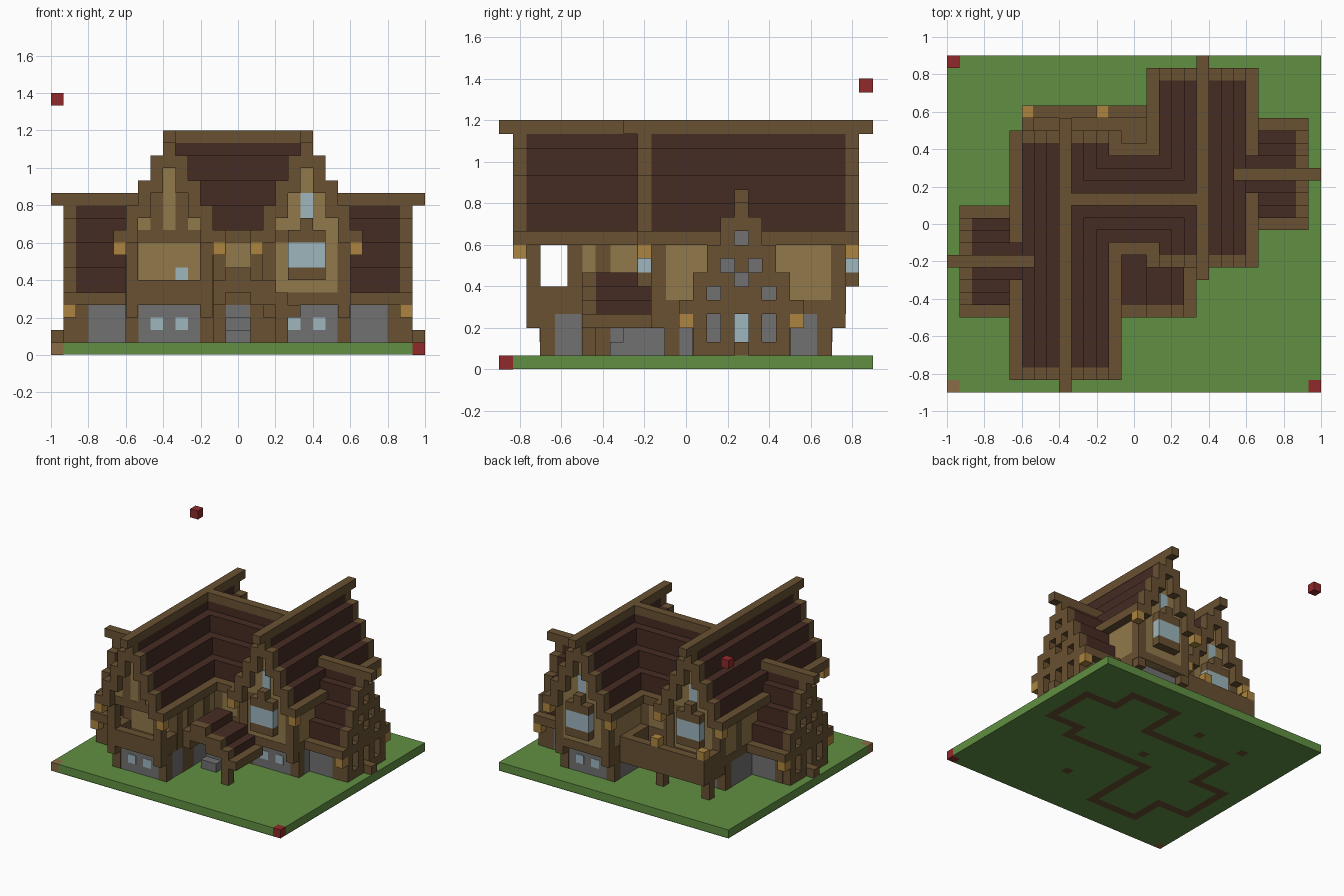
import bpy
import bmesh

cube = bpy.data.objects.get("Cube")
if cube:
    bpy.data.objects.remove(cube, do_unlink=True)

U = 1 / 15      # size of one block
PAD = 0.04      # how far framing stands proud of the walls, in blocks


def material(name, r, g, b):
    lin = [((c / 255 + 0.055) / 1.055) ** 2.4 for c in (r, g, b)] + [1]
    m = bpy.data.materials.new(name)
    m.use_nodes = True
    m.diffuse_color = lin
    m.node_tree.nodes["Principled BSDF"].inputs["Base Color"].default_value = lin
    return m


GRASS = material("grass green", 97, 144, 66)
WOOD = material("timber brown", 104, 81, 50)
ROOF = material("dark roof", 70, 43, 35)
TAN = material("tan plaster", 145, 121, 75)
GOLD = material("lantern gold", 172, 133, 64)
GLASS = material("pale glass", 157, 182, 190)
STONE = material("stone grey", 113, 113, 113)
RED = material("marker red", 145, 42, 42)
EARTH = material("earth brown", 139, 108, 70)


def add_object(name, bm, mats):
    me = bpy.data.meshes.new(name)
    bm.to_mesh(me)
    bm.free()
    for m in mats:
        me.materials.append(m)
    ob = bpy.data.objects.new(name, me)
    bpy.context.collection.objects.link(ob)
    return ob


def build(name, mat, boxes):
    """One object from boxes given as (x0, x1, y0, y1, z0, z1) in blocks."""
    bm = bmesh.new()
    for b in boxes:
        lo = [min(b[i], b[i + 1]) for i in (0, 2, 4)]
        hi = [max(b[i], b[i + 1]) for i in (0, 2, 4)]
        for v in bmesh.ops.create_cube(bm, size=1)["verts"]:
            p = [hi[i] if v.co[i] > 0 else lo[i] for i in range(3)]
            v.co = ((p[0] - 15) * U, (p[1] - 13.5) * U, p[2] * U)
    return add_object(name, bm, [mat])


def along(axis, a0, a1, c0, c1, z0, z1):
    return (a0, a1, c0, c1, z0, z1) if axis == "x" else (c0, c1, a0, a1, z0, z1)


def roof(name, axis, c, a0, a1, peak, ridge, ends):
    """Stepped gable roof: tiles, end trim, eaves and a projecting ridge."""
    tiles, trim = [], [along(axis, *ridge, c, c + 1, peak - 1, peak)]
    for d in range(-4, 5):
        top = peak - 2 * abs(d)
        if abs(d) == 4:
            trim.append(along(axis, a0, a1, c + d, c + d + 1, top - 1, top))
            continue
        t0, t1 = a0 + (a0 in ends), a1 - (a1 in ends)
        tiles.append(along(axis, t0, t1, c + d, c + d + 1, top - 3, top - (d == 0)))
        for e in ends:
            e0, e1 = (a0, t0) if e == a0 else (t1, a1)
            trim.append(along(axis, e0, e1, c + d, c + d + 1, top - 3, top))
    build(name + "_tiles", ROOF, tiles)
    build(name + "_trim", WOOD, trim)


def prism(name, mat, axis, c, a0, a1, peak, z0):
    """Solid wall filling under a roof."""
    build(name, mat, [along(axis, a0, a1, c + d, c + d + 1, z0, peak - 2 - 2 * abs(d))
                      for d in range(-3, 4)])


def posts(name, x0, x1, ys, z0, z1):
    p = PAD
    build(name, WOOD, [(x - p, x + 1 + p, y - p, y + 1 + p, z0, z1)
                       for x in (x0, x1 - 1) for y in ys])


def lanterns(name, spots):
    build(name, GOLD, [(x, x + 1, y, y + 1, z, z + 1) for x, y, z in spots])


# Ground slab with coloured corner blocks
build("ground", GRASS, [(1, 29, 0, 27, PAD, 1), (0, 1, 1, 27, PAD, 1), (29, 30, 1, 27, PAD, 1)])
build("corner_markers", RED, [(29, 30, 0, 1, 0, 1), (0, 1, 26, 27, 20, 21)])
build("corner_block", EARTH, [(0, 1, 0, 1, 0, 1)])

# Underside, showing the outline of the foundations
PLAN = [(6, 13, 3, 19), (17, 24, 12, 24), (13, 17, 12, 19), (2, 6, 7, 14), (24, 28, 14, 21)]
DOTS = {(6, 21), (12, 21), (18, 6), (14, 14)}


def inside(x, y):
    return any(a <= x < b and c <= y < d for a, b, c, d in PLAN)


bm = bmesh.new()
for x in range(30):
    for y in range(27):
        quad = [(x, y), (x, y + 1), (x + 1, y + 1), (x + 1, y)]
        f = bm.faces.new([bm.verts.new(((a - 15) * U, (b - 13.5) * U, 0)) for a, b in quad])
        edge = not all(inside(x + i, y + j) for i in (-1, 0, 1) for j in (-1, 0, 1))
        f.material_index = int((inside(x, y) and edge) or (x, y) in DOTS)
add_object("ground_underside", bm, [GRASS, WOOD])

# Main roofs and the cross roof between them
roof("left_roof", "y", 9, 1, 21, 18, (0, 22), (1, 21))
roof("right_roof", "y", 20, 10, 26, 18, (9, 27), (10, 26))
roof("cross_roof", "x", 15, 10, 20, 18, (10, 20), ())
prism("left_gable_wall", TAN, "y", 9, 2, 20, 18, 9)
prism("right_gable_wall", TAN, "y", 20, 11, 25, 18, 9)
prism("cross_roof_core", TAN, "x", 15, 12, 18, 18, 9)

# Storeys
build("stone_walls", STONE, [(6, 13, 3, 19, 1, 4), (17, 24, 12, 24, 1, 4), (13, 17, 12, 19, 1, 4)])
build("plaster_walls", TAN, [(6, 13, 5, 20, 4, 9), (17, 24, 11, 25, 4, 9), (13, 17, 12, 19, 4, 9)])
p = PAD
build("floor_beams", WOOD, [(6 - p, 13 + p, 5, 20 + p, 4, 5),
                            (17 - p, 24 + p, 11 - p, 25 + p, 4, 5),
                            (13, 17, 12 - p, 19 + p, 4, 6)])
posts("left_lower_posts", 6, 13, (3, 6, 7, 18), 1, 4)
posts("left_upper_posts", 6, 13, (5, 7, 10, 16, 19), 5, 9)
posts("right_lower_posts", 17, 24, (12, 23), 1, 4)
posts("right_upper_posts", 17, 24, (11, 24), 5, 9)
posts("middle_posts", 13, 17, (12, 18), 1, 9)


# Gable ends: lanterns, brackets, stone windows and optional bay window
def gable_end(name, c, y, s, bay=True):
    build(name + "_brackets", WOOD, [(c + d, c + d + 1, y - s, y, 3, 4) for d in (-3, 3)])
    build(name + "_stone_windows", GLASS,
          [(c + d, c + d + 1, y - s, y - s + s * 0.06, 2, 3) for d in (-1, 1)])
    lanterns(name + "_lanterns", [(c + d, min(y, y + s), 8) for d in (-4, 4)])
    if bay:
        build(name + "_bay_glass", GLASS, [(c - 1, c + 2, y, y + s, 7, 9),
                                           (c, c + 1, y, y + s * 0.06, 11, 13)])
        build(name + "_bay_frame", WOOD, [(c - 1, c + 2, y, y + s, 6, 7),
                                          (c - 1, c + 2, y, y + s, 9, 10),
                                          (c, c + 1, y, y + s, 10, 11)])


gable_end("left_front", 9, 2, -1, bay=False)
gable_end("left_back", 9, 20, 1)
gable_end("right_front", 20, 11, -1)
gable_end("right_back", 20, 25, 1)

# Recessed front balcony in the left gable
build("front_balcony", WOOD, [(6, 13, 2, 5, 4, 5), (6, 13, 2, 3, 5, 6)]
      + [(x, x + 1, 2, 6, 5, 6) for x in (6, 12)]
      + [(x, x + 1, 2, 3, 6, 9) for x in (6, 12)]
      + [(7, 12, 2 - p, 3, 9, 10)]
      + [(x, x + 1, 2 - p, 3, 10, 13) for x in (8, 10)])
build("balcony_window", GLASS, [(10, 11, 5 - 0.06, 5, 6, 7)])

# Rear balcony on posts
build("rear_balcony", WOOD, [(6, 17, 20, 23, 3, 4), (13, 17, 19, 20, 3, 4), (6, 17, 22, 23, 4, 6),
                             (6, 7, 20, 22, 4, 6), (16, 17, 19, 22, 4, 6)])
build("rear_balcony_posts", WOOD, [(x, x + 1, 21, 22, 1, 3) for x in (6, 12)])
lanterns("rear_balcony_lanterns", [(6, 22, 6), (12, 22, 6)])

# Entrance porch with a roof stepping down sideways, and stone steps
steps = [(14, 16, 7), (16, 18, 6), (18, 19, 5)]
build("porch_tiles", ROOF, [(a, b, 7, 11, z - 2, z) for a, b, z in steps])
build("porch_trim", WOOD, [(a, b, 6, 7, z - 2, z) for a, b, z in steps]
      + [(19, 20, 6, 11, 3, 4), (13, 14, 6, 12, 4, 6)])
build("porch_post", WOOD, [(18, 19, 6, 7, 1, 3)])
build("entrance_steps", STONE, [(14, 16, 8, 12, 1, 2), (14, 16, 9, 12, 2, 3)])

# Side wings: low roof and a pierced timber gable in front of stone
HOLES = {(0, 9), (1, 7), (0, 6), (2, 5), (0, 2), (0, 3), (2, 2), (2, 3)}


def side_wing(name, c, s):
    def X(v):               # distance from the centre, mirrored by side
        return 15 + s * v
    a0, a1 = sorted((X(8), X(14)))
    roof(name + "_roof", "x", c, a0, a1, 13, sorted((X(8), X(15))), (X(14),))
    prism(name + "_walls", STONE, "x", c, *sorted((X(8), X(13))), 13, 1)
    build(name + "_lattice", WOOD,
          [(X(13), X(14), c + d, c + d + 1, k, k + 1) for d in range(-3, 4)
           for k in range(1, 13 - 2 * abs(d)) if (abs(d), k) not in HOLES])
    build(name + "_posts", WOOD, [(X(12), X(13), c + d - p, c + d + 1 + p, 1, 4) for d in (-3, 3)])
    build(name + "_window", GLASS, [(X(13), X(13.1), c, c + 1, 2, 4)])
    build(name + "_doorstep", WOOD, [(X(14), X(15), c, c + 1, 1, 2)])
    lanterns(name + "_lanterns", [(min(X(13), X(14)), c + d, 3) for d in (-4, 4)])


side_wing("right_wing", 17, 1)
side_wing("left_wing", 10, -1)
